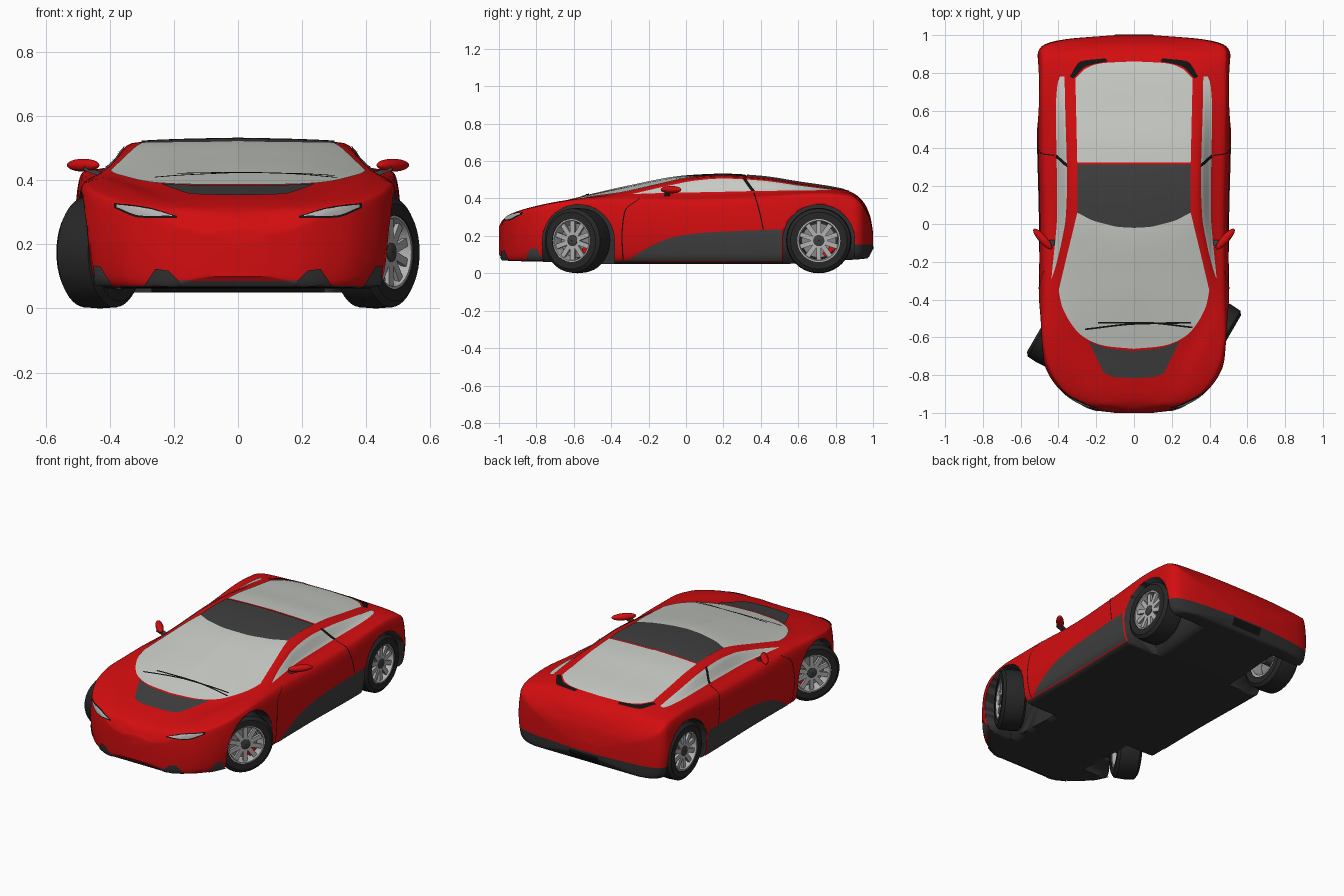
import bpy, bmesh
from math import pi, sin, cos, radians
from mathutils import Matrix, Vector
from mathutils.bvhtree import BVHTree

if "Cube" in bpy.data.objects:
    bpy.data.objects.remove(bpy.data.objects["Cube"])


def material(name, r, g, b):
    m = bpy.data.materials.new(name)
    m.use_nodes = True
    m.diffuse_color = (r, g, b, 1)
    m.node_tree.nodes["Principled BSDF"].inputs["Base Color"].default_value = (r, g, b, 1)
    return m


RED = material("red paint", .65, .004, .005)
GLASS = material("pale glass", .58, .6, .56)
GREY = material("dark grey trim", .05, .05, .05)
UNDER = material("underbody grey", .03, .03, .03)
TYRE = material("tyre rubber", .02, .02, .02)
BLACK = material("black", .006, .006, .006)
RIM = material("rim silver", .45, .45, .45)
DISC = material("brake steel", .25, .25, .25)


def finish(name, bm, mats, angle=35):
    me = bpy.data.meshes.new(name)
    bm.to_mesh(me)
    bm.free()
    for m in mats:
        me.materials.append(m)
    me.shade_smooth()
    me.set_sharp_from_angle(angle=radians(angle))
    ob = bpy.data.objects.new(name, me)
    bpy.context.collection.objects.link(ob)
    return ob


def curve(pts):
    """Smooth curve through (t, value) points without overshoot."""
    ts, vs = zip(*pts)
    d = [(vs[i + 1] - vs[i]) / (ts[i + 1] - ts[i]) for i in range(len(ts) - 1)]
    inner = [0 if a * b <= 0 else 2 * a * b / (a + b) for a, b in zip(d, d[1:])]
    m = [d[0]] + inner + [d[-1]]

    def f(t):
        i = max(k for k in range(len(d)) if k == 0 or ts[k] <= t)
        h = ts[i + 1] - ts[i]
        u = (t - ts[i]) / h
        a, b = vs[i], vs[i + 1]
        return (a + (b - a) * u * u * (3 - 2 * u)
                + h * u * (1 - u) * (m[i] * (1 - u) - m[i + 1] * u))
    return f


def path(values):
    return curve(list(enumerate(values)))


# Body lines along the length: half width, floor, shoulder, belt, roof edge, centre
width = curve([(-1, .1), (-.985, .2), (-.95, .29), (-.9, .37), (-.8, .45), (-.7, .488),
               (-.55, .505), (0, .5), (.5, .51), (.9, .51), (.94, .49), (.96, .45),
               (.98, .35), (1, .1)])
floor = curve([(-1, .1), (-.97, .068), (-.7, .06), (-.4, .05), (.5, .05), (.85, .07),
               (.97, .08), (1, .13)])
shoulder = curve([(-1, .23), (-.95, .3), (-.83, .345), (-.7, .375), (-.55, .393), (-.3, .395),
                  (0, .388), (.4, .402), (.7, .425), (.85, .415), (.93, .38), (.98, .29),
                  (1, .2)])
belt = curve([(-1, .24), (-.95, .31), (-.8, .36), (-.66, .388), (-.5, .408), (-.3, .418),
              (0, .425), (.4, .435), (.75, .44), (.88, .425), (.95, .36), (.985, .29), (1, .21)])
roof_x = curve([(-1, .05), (-.95, .15), (-.8, .22), (-.66, .28), (-.5, .36), (-.35, .4),
                (-.15, .37), (.05, .335), (.3, .33), (.6, .335), (.8, .31), (.95, .25), (1, .05)])
roof_z = curve([(-1, .245), (-.95, .312), (-.8, .352), (-.66, .376), (-.5, .407), (-.35, .427),
                (-.15, .467), (.05, .507), (.2, .516), (.4, .505), (.6, .477), (.8, .448),
                (.9, .42), (.985, .3), (1, .215)])
centre = curve([(-1, .25), (-.98, .285), (-.93, .318), (-.83, .347), (-.66, .382), (-.54, .412),
                (-.3, .467), (0, .52), (.2, .529), (.4, .518), (.6, .488), (.8, .457),
                (.88, .436), (.94, .392), (.985, .305), (1, .22)])
STEP = 5


def section(y):
    w, lo, sh, rx = width(y), floor(y), shoulder(y), roof_x(y)
    h = sh - lo
    bx = .48 * rx + .52 * .95 * w
    pts = [(0, lo), (.86 * w, lo), (.965 * w, lo + .1 * h), (w, lo + .5 * h),
           (.985 * w, lo + .83 * h), (.95 * w, sh), (bx, belt(y)), (rx, roof_z(y)),
           (rx * .55, roof_z(y) * .3 + centre(y) * .7), (0, centre(y))]
    px, pz = path([p[0] for p in pts]), path([p[1] for p in pts])
    n = (len(pts) - 1) * STEP
    half = [(px(i / STEP), pz(i / STEP)) for i in range(n + 1)]
    return half + [(-x, z) for x, z in half[-2:0:-1]]


# Body shell, lofted from nose to tail
bm = bmesh.new()
COUNT = 90
rings = []
for i in range(COUNT + 1):
    y = -cos(pi * i / COUNT)
    rings.append([bm.verts.new((x, y, z)) for x, z in section(y)])
for a, b in zip(rings, rings[1:]):
    for j in range(len(a)):
        k = (j + 1) % len(a)
        bm.faces.new((a[j], a[k], b[k], b[j]))
for r in (rings[0], rings[-1]):
    bm.faces.new(r)
bmesh.ops.bisect_plane(bm, geom=bm.verts[:] + bm.edges[:] + bm.faces[:],
                       plane_co=(0, 0, .155), plane_no=(0, 0, 1))
bmesh.ops.recalc_face_normals(bm, faces=bm.faces)
for f in bm.faces:
    c = f.calc_center_median()
    if f.normal.z < -.75 and c.z < .15 or c.y > .85 and c.z < .155:
        f.material_index = 1
surface = BVHTree.FromBMesh(bm)
body = finish("body_shell", bm, [RED, UNDER], 40)

# Wheel arches, cut out of the shell
for side in (1, -1):
    for y0, r in ((-.575, .192), (.71, .192)):
        cut = bmesh.new()
        outline = [(y0 + r * cos(pi * i / 28), .175 + r * sin(pi * i / 28)) for i in range(29)]
        outline += [(y0 - r, -.1), (y0 + r, -.1)]
        base = cut.faces.new([cut.verts.new((side * .27, y, z)) for y, z in outline])
        ext = bmesh.ops.extrude_face_region(cut, geom=[base])
        bmesh.ops.translate(cut, vec=(side * .4, 0, 0),
                            verts=[v for v in ext["geom"] if isinstance(v, bmesh.types.BMVert)])
        bmesh.ops.recalc_face_normals(cut, faces=cut.faces)
        for f in cut.faces:
            f.material_index = 1
        cutter = finish("arch_cutter", cut, [RED, UNDER])
        cutter.hide_render = True
        mod = body.modifiers.new("arch", "BOOLEAN")
        mod.operation, mod.solver, mod.object = "DIFFERENCE", "EXACT", cutter
        bpy.context.view_layer.objects.active = body
        bpy.ops.object.modifier_apply(modifier="arch")
        bpy.data.objects.remove(cutter)


def patch(name, mat, a, b, view, lift=.004, nu=28, nv=14, sides=(1, -1)):
    """Thin panel between two outlines, laid on the body surface."""
    bm = bmesh.new()
    lines = [[path([p[k] for p in line]) for k in (0, 1)] for line in (a, b)]
    for s in sides:
        aim = Vector({"top": (0, 0, -1), "front": (0, 1, 0), "back": (0, -1, 0),
                      "side": (-s, 0, 0)}[view])
        grid = []
        for i in range(nu + 1):
            row = []
            ends = [[f(i / nu * (len(line) - 1)) for f in fs]
                    for line, fs in zip((a, b), lines)]
            for j in range(nv + 1):
                p, q = (ends[0][k] + (ends[1][k] - ends[0][k]) * j / nv for k in (0, 1))
                o = {"top": (s * p, q, 0), "side": (0, p, q)}.get(view, (s * p, 0, q))
                start = Vector(o) - aim * 2
                hit, n, _, _ = surface.ray_cast(start, aim)
                if hit is None:
                    hit, n, _, _ = surface.find_nearest(Vector(o) - aim * .9)
                row.append(bm.verts.new(hit + n * lift))
            grid.append(row)
        for r, t in zip(grid, grid[1:]):
            for j in range(nv):
                f = bm.faces.new((r[j], r[j + 1], t[j + 1], t[j]))
                f.normal_update()
                if f.normal.dot(aim) > 0:
                    f.normal_flip()
    return finish(name, bm, [mat], 60)


# Glass, roof and bonnet panels
screen_top = [(0, -.02), (.08, -.015), (.15, 0), (.22, .02), (.27, .045), (.3, .06)]
patch("windscreen", GLASS, [(0, -.66), (.15, -.645), (.27, -.595), (.35, -.5), (.385, -.42),
                            (.398, -.35)], screen_top, "top", nv=28)
patch("roof_panel", GREY, screen_top, [(x, .315) for x, _ in screen_top], "top")
patch("rear_window", GLASS, [(0, .325), (.17, .325), (.25, .325), (.3, .325)],
      [(0, .86), (.17, .85), (.25, .825), (.31, .77)], "top", nv=28)
patch("rear_vent", BLACK, [(.14, .86), (.25, .835), (.32, .77)],
      [(.15, .876), (.28, .86), (.34, .78)], "top")
patch("bonnet_panel", GREY, [(0, -.815), (.1, -.81), (.16, -.785)],
      [(0, -.672), (.13, -.658), (.24, -.622)], "top")
window_low = [(-.29, .42), (-.1, .427), (.05, .43), (.2, .433), (.4, .437), (.6, .439), (.78, .441)]
window_top = [(-.27, .425), (-.1, .464), (.05, .493), (.2, .504), (.4, .493), (.6, .468),
              (.78, .445)]
patch("side_window", GLASS, window_low, window_top, "side", nu=40)
patch("door_pillar", BLACK, [(.3, .504), (.35, .433)], [(.32, .502), (.37, .434)], "side", .007)

# Door seams, sills and lower intakes
for name, line in (("front_seam", [(-.34, .07), (-.345, .2), (-.33, .33), (-.25, .4)]),
                   ("rear_seam", [(.36, .43), (.39, .33), (.41, .235)])):
    patch(name, BLACK, line, [(y + .006, z) for y, z in line], "side", .003, nv=1)
patch("sill_panel", GREY, [(-.31, .07), (-.2, .07), (-.07, .07), (.1, .07), (.51, .07)],
      [(-.29, .085), (-.2, .14), (-.07, .192), (.1, .217), (.51, .235)], "side")
patch("centre_intake", GREY, [(0, .07), (.22, .07)], [(0, .088), (.22, .088)], "front")
patch("intake_fin", UNDER, [(.17, .072), (.29, .072)], [(.215, .118), (.255, .124)], "front", .006)
patch("corner_intake", GREY, [(.39, .072), (.445, .075)], [(.425, .13), (.447, .135)], "front")
patch("plate_recess", BLACK, [(0, .1), (.1, .1)], [(0, .145), (.1, .145)], "back")

# Headlights with dark surrounds
patch("headlight_surround", BLACK, [(.19, .281), (.3, .283), (.385, .313)],
      [(.19, .287), (.28, .313), (.385, .328)], "front", .003)
patch("headlight", RIM, [(.205, .286), (.3, .289), (.375, .315)],
      [(.205, .288), (.28, .308), (.375, .323)], "front", .006)

# Wipers
for x0, y0, x1, y1 in ((-.26, -.56, .3, -.525), (-.19, -.525, .31, -.55)):
    mid = ((x0 + x1) / 2, (y0 + y1) / 2 + .012)
    line = [(x0, y0), mid, (x1, y1)]
    patch("wiper", BLACK, line, [(x, y + .009) for x, y in line], "top", .009, nv=1, sides=(1,))


def lathe(name, profile, mat, place):
    """Closed (x, radius) profile turned around the x axis."""
    bm = bmesh.new()
    n = 40
    rows = [[bm.verts.new((x, r * cos(2 * pi * i / n), r * sin(2 * pi * i / n)))
             for x, r in profile] for i in range(n)]
    for i in range(n):
        a, b = rows[i], rows[(i + 1) % n]
        for j in range(len(profile)):
            k = (j + 1) % len(profile)
            bm.faces.new((a[j], a[k], b[k], b[j]))
    bmesh.ops.recalc_face_normals(bm, faces=bm.faces)
    bm.transform(place)
    return finish(name, bm, [mat])


def boxes(name, size, places, mat):
    bm = bmesh.new()
    for p in places:
        bmesh.ops.create_cube(bm, size=1, matrix=p @ Matrix.Diagonal((*size, 1)))
    return finish(name, bm, [mat])


# Wheels, the front pair steered
for end, y, steer in (("front", -.58, radians(-30)), ("rear", .71, 0)):
    for label, side in (("left", 1), ("right", -1)):
        tag = f"{end}_{label}"
        place = (Matrix.Translation((side * .43, y, .175))
                 @ Matrix.Rotation(steer + (0 if side > 0 else pi), 4, "Z"))
        lathe(tag + "_tyre", [(-.07, .115), (-.07, .152), (-.055, .171), (0, .175), (.055, .171),
                              (.07, .152), (.07, .115)], TYRE, place)
        lathe(tag + "_rim", [(-.065, .1), (-.065, .117), (.066, .117), (.066, .107), (.04, .1)],
              RIM, place)
        lathe(tag + "_brake_disc", [(.0, .01), (.0, .092), (.015, .092), (.015, .01)], DISC, place)
        lathe(tag + "_hub", [(-.06, .002), (-.06, .03), (.058, .03), (.062, .02), (.062, .002)],
              GREY, place)
        spin = [place @ Matrix.Rotation(2 * pi * k / 10, 4, "X") for k in range(10)]
        boxes(tag + "_spokes", (.015, .026, .085),
              [m @ Matrix.Translation((.048, 0, .066)) for m in spin], RIM)
        boxes(tag + "_caliper", (.035, .03, .07),
              [place @ Matrix.Rotation(-side * .8, 4, "X")
               @ Matrix.Translation((.012, side * .078, 0))], RED)

# Door mirrors on short stalks
for label, s in (("left", 1), ("right", -1)):
    bm = bmesh.new()
    bmesh.ops.create_uvsphere(bm, u_segments=20, v_segments=12, radius=1, matrix=(
        Matrix.Translation((s * .483, -.08, .447)) @ Matrix.Rotation(s * radians(48), 4, "Z")
        @ Matrix.Diagonal((.072, .022, .02, 1))))
    finish(label + "_mirror", bm, [RED], 60)
    boxes(label + "_mirror_stalk", (.075, .03, .014),
          [Matrix.Translation((s * .445, -.1, .425)) @ Matrix.Rotation(-s * .35, 4, "Y")], GREY)
